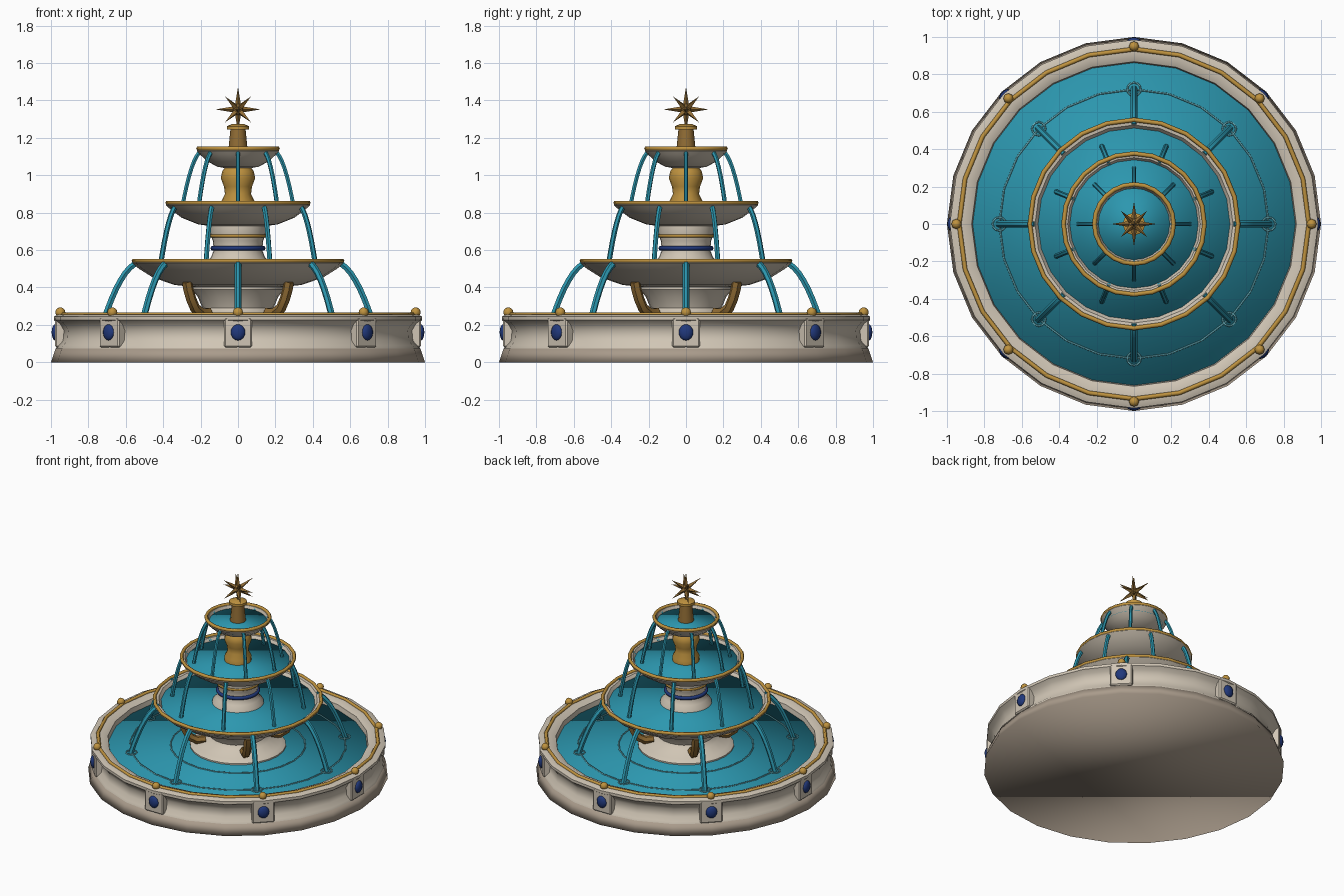
import bpy, bmesh, math
from mathutils import Vector, Matrix

cube = bpy.data.objects.get("Cube")
if cube:
    bpy.data.objects.remove(cube, do_unlink=True)


def material(name, rgb):
    m = bpy.data.materials.new(name)
    m.use_nodes = True
    m.diffuse_color = (*rgb, 1)
    m.node_tree.nodes["Principled BSDF"].inputs["Base Color"].default_value = (*rgb, 1)
    return m


STONE = material("pale stone", (0.63, 0.56, 0.46))
TAUPE = material("dark stone", (0.40, 0.33, 0.26))
GOLD = material("gold", (0.52, 0.29, 0.05))
BRONZE = material("bronze", (0.28, 0.15, 0.035))
BLUE = material("blue gem", (0.015, 0.04, 0.2))
WATER = material("water", (0.025, 0.31, 0.43))
RIPPLE = material("ripple", (0.14, 0.45, 0.52))


def finish(obj, mat, angle=40):
    obj.data.materials.clear()
    obj.data.materials.append(mat)
    bpy.ops.object.select_all(action="DESELECT")
    obj.select_set(True)
    bpy.context.view_layer.objects.active = obj
    if angle:
        bpy.ops.object.shade_smooth_by_angle(angle=math.radians(angle))
    else:
        bpy.ops.object.shade_smooth()
    return obj


def from_bmesh(name, bm, mat, angle=40):
    bmesh.ops.recalc_face_normals(bm, faces=bm.faces)
    mesh = bpy.data.meshes.new(name)
    bm.to_mesh(mesh)
    bm.free()
    obj = bpy.data.objects.new(name, mesh)
    bpy.context.collection.objects.link(obj)
    return finish(obj, mat, angle)


def lathe(name, profile, mat, segs=24, angle=40):
    """Spin a profile of (radius, height) points about z."""
    bm = bmesh.new()
    vs = [bm.verts.new((r, 0, z)) for r, z in profile]
    es = [bm.edges.new(p) for p in zip(vs, vs[1:])]
    bmesh.ops.spin(bm, geom=vs + es, cent=(0, 0, 0), axis=(0, 0, 1),
                   angle=math.tau, steps=segs, use_duplicate=False)
    bmesh.ops.remove_doubles(bm, verts=bm.verts, dist=0.0005)
    return from_bmesh(name, bm, mat, angle)


def disc(name, radius, low, high, mat, top_radius=None, segs=24):
    """Flat capped cylinder, softly shaded."""
    bm = bmesh.new()
    bmesh.ops.create_cone(bm, cap_ends=True, segments=segs, radius1=radius,
                          radius2=top_radius or radius, depth=high - low,
                          matrix=Matrix.Translation((0, 0, (low + high) / 2)))
    return from_bmesh(name, bm, mat, 0)


def ring(name, radius, thick, z, mat, at=(0, 0), segs=24):
    bpy.ops.mesh.primitive_torus_add(location=(*at, z), major_radius=radius, minor_radius=thick,
                                     major_segments=segs, minor_segments=6)
    obj = bpy.context.object
    obj.name = name
    return finish(obj, mat, 70)


def tubes(name, path, thick, mat, count, offset=0.0):
    """Radial copies of a tube following (radius, height) points."""
    cu = bpy.data.curves.new(name, "CURVE")
    cu.dimensions = "3D"
    cu.bevel_depth = thick
    cu.bevel_resolution = 1
    cu.use_fill_caps = True
    for i in range(count):
        a = math.tau * i / count + offset
        sp = cu.splines.new("POLY")
        sp.points.add(len(path) - 1)
        for p, (r, z) in zip(sp.points, path):
            p.co = (r * math.cos(a), r * math.sin(a), z, 1)
    obj = bpy.data.objects.new(name, cu)
    bpy.context.collection.objects.link(obj)
    bpy.ops.object.select_all(action="DESELECT")
    obj.select_set(True)
    bpy.context.view_layer.objects.active = obj
    bpy.ops.object.convert(target="MESH")
    return finish(bpy.context.object, mat, 50)


def jets(name, start, end, thick, offset=0.0):
    """Parabolic water streams spilling over a bowl rim."""
    steps = 8
    path = []
    for i in range(steps + 1):
        t = i / steps
        path.append((start[0] + (end[0] - start[0]) * t,
                     start[1] + (end[1] - start[1]) * (0.15 * t + 0.85 * t * t)))
    return tubes(name, path, thick, WATER, 8, offset)


# Lower basin
disc("basin_base", 1.0, 0, 0.075, TAUPE, 0.975)
lathe("basin_wall", [(0.84, 0.07), (0.975, 0.07), (0.968, 0.09), (0.945, 0.115), (0.94, 0.17),
                     (0.96, 0.205), (0.985, 0.225), (0.985, 0.245), (0.96, 0.255),
                     (0.90, 0.255), (0.868, 0.24), (0.86, 0.19), (0.84, 0.07)], STONE)
disc("basin_water", 0.865, 0.10, 0.205, WATER)
ring("basin_rim_band", 0.935, 0.012, 0.256, GOLD)
for r in (0.45, 0.72):
    ring("water_ripple", r, 0.005, 0.206, RIPPLE)

# Repeated basin decorations
for i in range(8):
    a = math.tau * i / 8
    turn = Matrix.Rotation(a, 4, "Z")
    bm = bmesh.new()
    bmesh.ops.create_cube(bm, size=1, matrix=Matrix.Diagonal((0.06, 0.15, 0.16, 1)))
    bmesh.ops.bevel(bm, geom=bm.edges[:], offset=0.008, segments=1, affect="EDGES")
    bm.transform(turn @ Matrix.Translation((0.948, 0, 0.16)))
    from_bmesh("gem_plaque", bm, STONE, 30)

    bm = bmesh.new()
    bmesh.ops.create_uvsphere(bm, u_segments=10, v_segments=8, radius=0.043)
    bm.transform(turn @ Matrix.Translation((0.978, 0, 0.16)) @ Matrix.Diagonal((0.45, 0.9, 1, 1)))
    from_bmesh("plaque_gem", bm, BLUE, 60)

    bm = bmesh.new()
    bmesh.ops.create_uvsphere(bm, u_segments=8, v_segments=6, radius=0.027)
    bm.transform(turn @ Matrix.Translation((0.95, 0, 0.267)))
    from_bmesh("rim_bead", bm, GOLD, 60)

    ring("splash_ripple", 0.036, 0.005, 0.207, RIPPLE,
         (0.72 * math.cos(a), 0.72 * math.sin(a)), 12)

# Tiered bowls: rim radius, rim height, foot radius, bowl depth, rim width
for name, R, z, foot, depth, lip in (("lower", 0.565, 0.54, 0.22, 0.14, 0.06),
                                     ("middle", 0.385, 0.85, 0.12, 0.125, 0.05),
                                     ("upper", 0.22, 1.14, 0.05, 0.105, 0.035)):
    span = R - foot
    lathe(name + "_bowl", [(0, z - depth), (foot, z - depth), (foot + span * 0.35, z - depth * 0.9),
                           (foot + span * 0.68, z - depth * 0.62), (foot + span * 0.9, z - depth * 0.28),
                           (R, z - 0.01), (R - 0.008, z + 0.004), (R - lip * 0.6, z),
                           (R - lip, z - 0.035)], STONE)
    disc(name + "_bowl_water", R - lip + 0.008, z - 0.04, z - 0.02, WATER)
    ring(name + "_bowl_band", R - 0.008, 0.012, z + 0.003, GOLD)

# Columns between the bowls
lathe("pedestal", [(0.32, 0.18), (0.32, 0.215), (0.29, 0.235), (0.21, 0.26), (0.19, 0.29),
                   (0.215, 0.35), (0.25, 0.39), (0.25, 0.42)], STONE)
lathe("middle_column", [(0.175, 0.50), (0.17, 0.535), (0.145, 0.56), (0.13, 0.60), (0.135, 0.65),
                        (0.15, 0.69), (0.145, 0.74)], STONE)
ring("blue_collar", 0.135, 0.013, 0.61, BLUE)
ring("gold_collar", 0.14, 0.012, 0.677, GOLD)
lathe("upper_column", [(0.09, 0.82), (0.09, 0.86), (0.07, 0.90), (0.075, 0.94), (0.092, 0.985),
                       (0.085, 1.02), (0.065, 1.05)], GOLD, 16)

# Curved brackets under the lower bowl
tubes("bracket", [(0.22, 0.265), (0.28, 0.265), (0.325, 0.29), (0.355, 0.34), (0.375, 0.39), (0.385, 0.43)],
      0.028, BRONZE, 4, math.pi / 4)

# Streams of water
jets("upper_jets", (0.195, 1.13), (0.30, 0.82), 0.012)
jets("middle_jets", (0.35, 0.845), (0.45, 0.51), 0.014, math.pi / 8)
jets("lower_jets", (0.53, 0.535), (0.725, 0.20), 0.018)

# Finial and star
lathe("finial_post", [(0, 1.10), (0.055, 1.10), (0.05, 1.15), (0.04, 1.25), (0, 1.25)], BRONZE, 12)
lathe("finial_cap", [(0, 1.245), (0.06, 1.245), (0.06, 1.262), (0.03, 1.275), (0, 1.275)], GOLD, 12)
bm = bmesh.new()
bmesh.ops.create_uvsphere(bm, u_segments=8, v_segments=6, radius=0.032)
for x in (-1, 0, 1):
    for y in (-1, 0, 1):
        for z in (-1, 0, 1):
            if abs(x) + abs(y) + abs(z) in (1, 3):
                d = Vector((x, y, z)).normalized()
                place = d.to_track_quat("Z", "Y").to_matrix().to_4x4()
                bmesh.ops.create_cone(bm, segments=4, radius1=0.02, radius2=0, depth=0.12, cap_ends=True,
                                      matrix=place @ Matrix.Translation((0, 0, 0.06)))
bm.transform(Matrix.Translation((0, 0, 1.352)))
from_bmesh("star", bm, BRONZE, 20)
